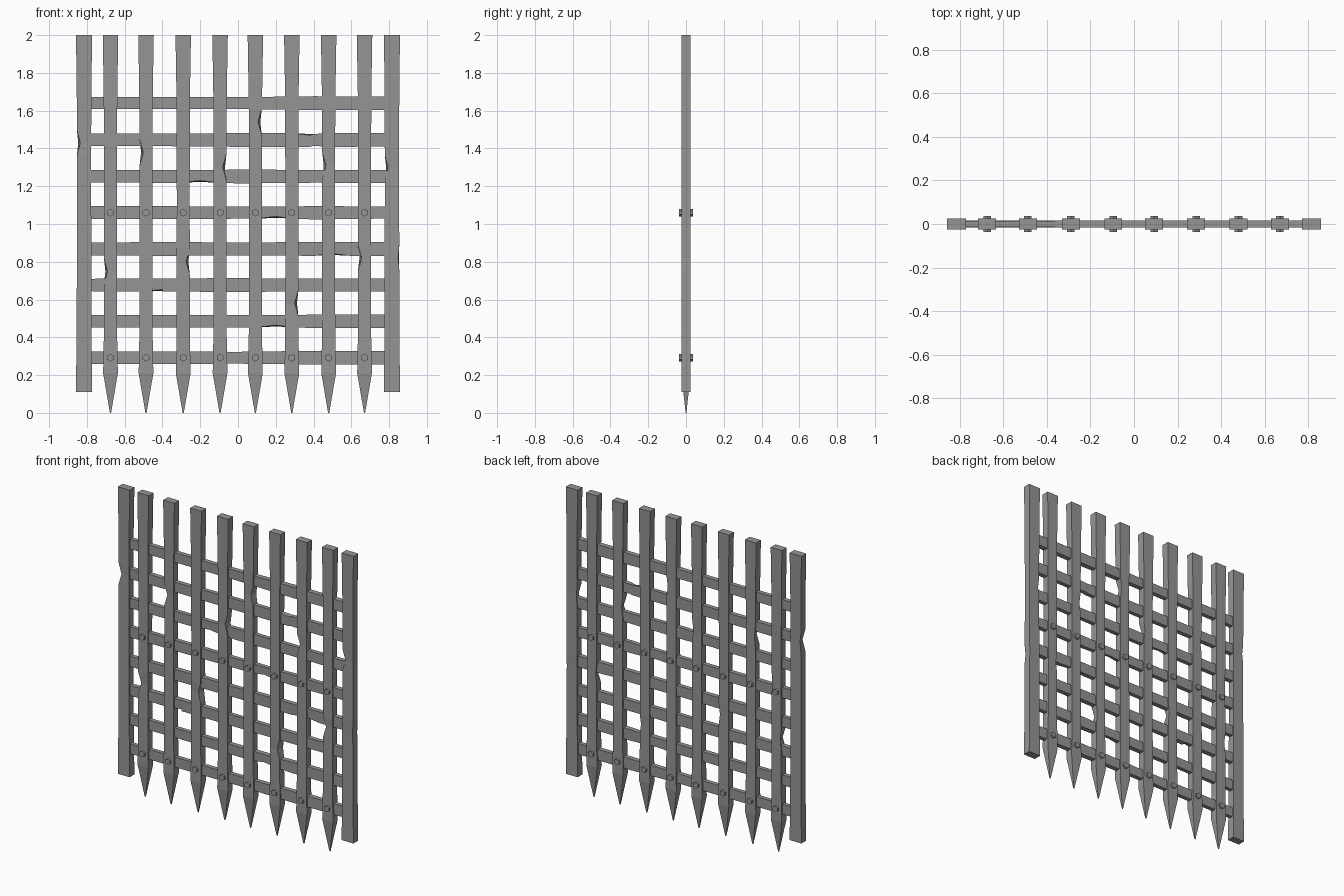
import bpy
import bmesh
import math
import random
from mathutils import Matrix

random.seed(4)
cube = bpy.data.objects.get("Cube")
if cube:
    bpy.data.objects.remove(cube, do_unlink=True)

iron = bpy.data.materials.new("worn_iron_grey")
iron.use_nodes = True
GREY = (0.3, 0.3, 0.3, 1)
iron.diffuse_color = GREY
iron.node_tree.nodes["Principled BSDF"].inputs["Base Color"].default_value = GREY


def finish(bm, name):
    bmesh.ops.recalc_face_normals(bm, faces=bm.faces)
    mesh = bpy.data.meshes.new(name)
    bm.to_mesh(mesh)
    bm.free()
    mesh.materials.append(iron)
    obj = bpy.data.objects.new(name, mesh)
    bpy.context.collection.objects.link(obj)
    return obj


def bar(name, centre, stations, nicks=(), reach=0.07, upright=True):
    """Loft rectangles along a bar: stations are (position, half width, half depth).
    Nicks are (position, side, depth) and dent one edge of the bar."""
    rings = [(t, w, d, 0, 0) for t, w, d in stations]
    for t, side, depth in nicks:
        w, d = max((s for s in stations if s[0] <= t), key=lambda s: s[0])[1:]
        rings += [(t - reach, w, d, 0, 0), (t, w, d, side, depth), (t + reach, w, d, 0, 0)]
    bm = bmesh.new()
    loops = []
    for t, w, d, side, depth in sorted(rings):
        loop = []
        for sx, sy in ((-1, -1), (1, -1), (1, 1), (-1, 1)):
            cut = depth * (1 if sy < 0 else 0.4) if side == sx else 0
            across, y = centre + sx * (w - cut), sy * (d - cut * 0.2)
            loop.append(bm.verts.new((across, y, t) if upright else (t, y, across)))
        loops.append(loop)
    for a, b in zip(loops, loops[1:]):
        for i in range(4):
            j = (i + 1) % 4
            bm.faces.new((a[i], a[j], b[j], b[i]))
    bm.faces.new(loops[0])
    bm.faces.new(loops[-1])
    return finish(bm, name)


# Side posts
post = [(0.11, 0.043, 0.025), (0.45, 0.039, 0.024), (1.1, 0.038, 0.023),
        (1.75, 0.039, 0.024), (2.0, 0.043, 0.025)]
bar("right_post", -0.815, post, [(1.43, -1, 0.018)])
bar("left_post", 0.815, post, [(0.82, 1, 0.006), (1.3, -1, 0.018)])

# Upright bars with pointed feet
columns = [-0.675, -0.487, -0.29, -0.095, 0.092, 0.285, 0.48, 0.67]
upright_nicks = [(0.75, -1), (1.38, -1), (0.8, 1), (1.3, 1),
                 (1.54, 1), (0.58, 1), (1.31, -1), (0.82, -1)]
for i, (x, (z, side)) in enumerate(zip(columns, upright_nicks)):
    shape = [(0, 0.003, 0.002), (0.21, 0.039, 0.025), (0.42, 0.035, 0.024),
             (1.1, 0.034, 0.023), (1.7, 0.036, 0.024), (2.0, 0.041, 0.025)]
    bar(f"upright_bar_{i + 1}", x, shape, [(z, side, 0.02)])

# Cross bars, slightly uneven in width
rows = [0.292, 0.485, 0.677, 0.868, 1.06, 1.252, 1.445, 1.64]
cross_nicks = [None, (0.2, -1), (-0.4, -1), (0.5, -1), (0.2, -1), (-0.2, -1), (0.38, 1), None]
for i, (z, nick) in enumerate(zip(rows, cross_nicks)):
    shape = [(x, random.uniform(0.031, 0.037), random.uniform(0.013, 0.017))
             for x in (-0.79, -0.4, 0, 0.4, 0.79)]
    nicks = [(*nick, 0.012)] if nick else []
    bar(f"cross_bar_{i + 1}", z, shape, nicks, 0.1, upright=False)

# Rivets through two of the cross bars
for row in (0, 4):
    for i, x in enumerate(columns):
        bm = bmesh.new()
        bmesh.ops.create_cone(
            bm, cap_ends=True, segments=6, radius1=0.02, radius2=0.02, depth=0.074,
            matrix=Matrix.Translation((x, 0, rows[row])) @ Matrix.Rotation(math.pi / 2, 4, "X"))
        finish(bm, f"rivet_{'lower' if row == 0 else 'upper'}_{i + 1}")
